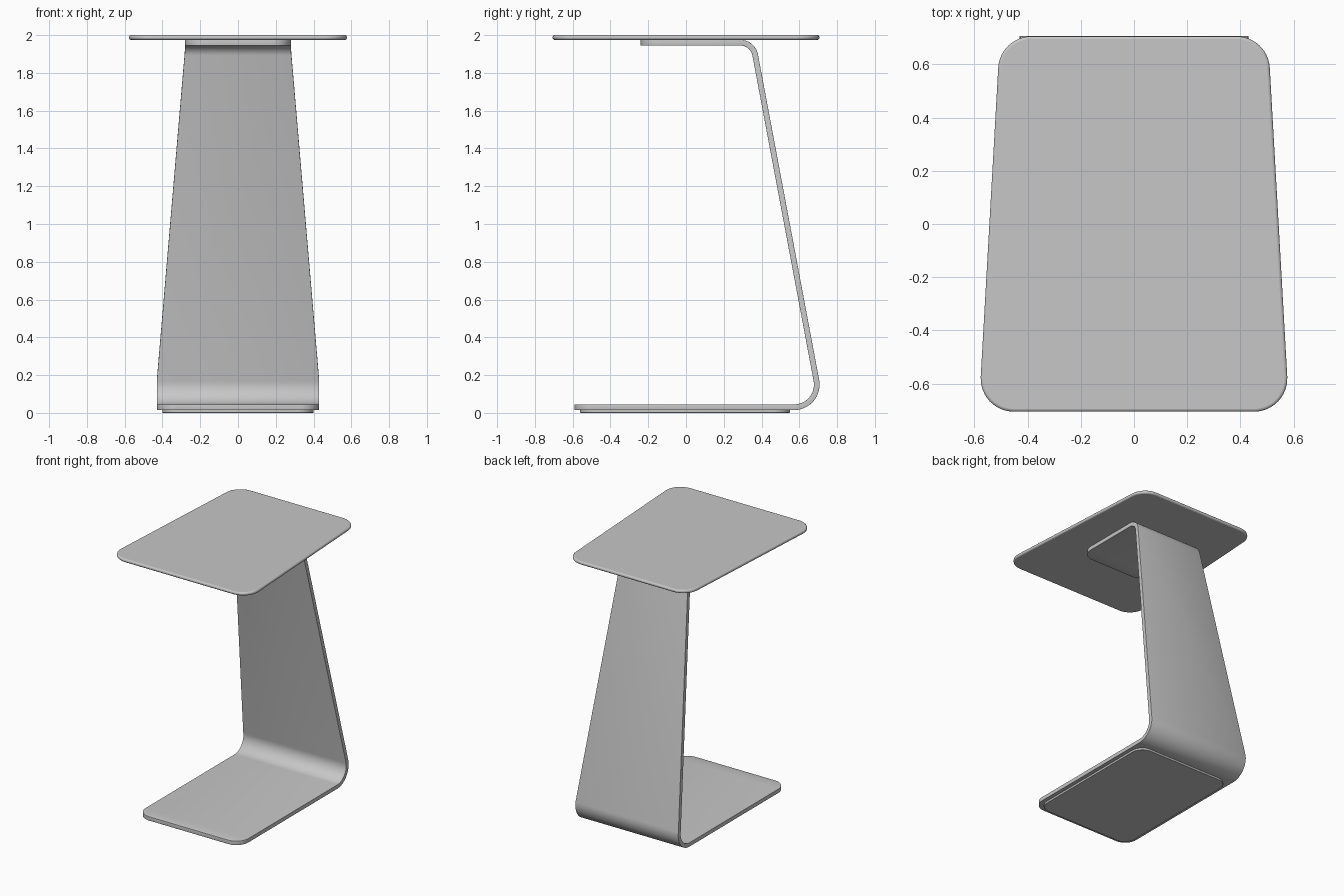
import bpy, bmesh, math
from mathutils import Vector

cube = bpy.data.objects.get("Cube")
if cube:
    bpy.data.objects.remove(cube, do_unlink=True)

COLOUR = (0.57, 0.57, 0.57, 1)
grey = bpy.data.materials.new("satin grey")
grey.use_nodes = True
grey.diffuse_color = COLOUR
grey.node_tree.nodes["Principled BSDF"].inputs["Base Color"].default_value = COLOUR


def finish(name, bm, edge, thickness=0):
    """Turn a bmesh into a smooth object with softened rims."""
    bmesh.ops.recalc_face_normals(bm, faces=bm.faces)
    mesh = bpy.data.meshes.new(name)
    bm.to_mesh(mesh)
    bm.free()
    mesh.materials.append(grey)
    ob = bpy.data.objects.new(name, mesh)
    bpy.context.collection.objects.link(ob)
    if thickness:
        solid = ob.modifiers.new("Thickness", 'SOLIDIFY')
        solid.thickness = thickness
        solid.offset = 0
    bevel = ob.modifiers.new("Soft rim", 'BEVEL')
    bevel.width = edge
    bevel.segments = 3
    bevel.limit_method = 'ANGLE'
    bevel.angle_limit = math.radians(50)
    bpy.ops.object.select_all(action='DESELECT')
    ob.select_set(True)
    bpy.context.view_layer.objects.active = ob
    bpy.ops.object.shade_smooth_by_angle(angle=math.radians(40))


def fillet(a, b, c, radius, steps=12):
    """Points of the arc that rounds corner b between a and c."""
    u, v = (a - b).normalized(), (c - b).normalized()
    half = u.angle(v) / 2
    centre = b + (u + v).normalized() * (radius / math.sin(half))
    start = (b + u * (radius / math.tan(half)) - centre).normalized()
    end = (b + v * (radius / math.tan(half)) - centre).normalized()
    return [centre + start.slerp(end, i / steps).normalized() * radius
            for i in range(steps + 1)]


def plate(name, front, back, y0, y1, z0, z1, radius, edge):
    """Flat slab with rounded corners, front and back given as half widths."""
    corners = [Vector(p) for p in ((-front, y0, z0), (front, y0, z0),
                                   (back, y1, z0), (-back, y1, z0))]
    bm = bmesh.new()
    loop = []
    for i in range(4):
        loop += fillet(corners[i - 1], corners[i], corners[(i + 1) % 4], radius)
    face = bm.faces.new([bm.verts.new(p) for p in loop])
    top = bmesh.ops.extrude_face_region(bm, geom=[face])["geom"]
    bmesh.ops.translate(bm, vec=(0, 0, z1 - z0),
                        verts=[g for g in top if isinstance(g, bmesh.types.BMVert)])
    finish(name, bm, edge)


# Table top, wider at the front
plate("table_top", 0.584, 0.504, -0.706, 0.706, 1.975, 2.0, 0.125, 0.01)

# Thin pad under the base
plate("foot_pad", 0.40, 0.40, -0.56, 0.55, 0, 0.018, 0.09, 0.003)

# Bent stand: base, leaning post and top bracket in one ribbon
BASE, BRACKET, CORNER = 0.43, 0.28, 0.1
toe, heel = Vector((0, -0.59, 0.03)), Vector((0, 0.717, 0.03))
neck, tip = Vector((0, 0.354, 1.96)), Vector((0, -0.24, 1.96))


def rounded_end(start, width):
    """Ribbon rows that round off an end of the strip."""
    angles = [math.pi / 2 * i / 10 for i in range(11)]
    return [(start + Vector((0, CORNER * (1 - math.cos(t)), 0)),
             width - CORNER + CORNER * math.sin(t)) for t in angles]


def post_width(p):
    t = min(max((p.z - 0.17) / (1.93 - 0.17), 0), 1)
    return BASE + (BRACKET - BASE) * t


rows = rounded_end(toe, BASE)
bends = fillet(toe, heel, neck, 0.12, 16) + fillet(heel, neck, tip, 0.08, 12)
rows += [(p, post_width(p)) for p in bends]
rows += reversed(rounded_end(tip, BRACKET))

bm = bmesh.new()
pairs = [[bm.verts.new(p + Vector((s * w, 0, 0))) for s in (-1, 1)] for p, w in rows]
for (a, b), (c, d) in zip(pairs, pairs[1:]):
    bm.faces.new((a, b, d, c))
finish("bent_stand", bm, 0.008, 0.03)
